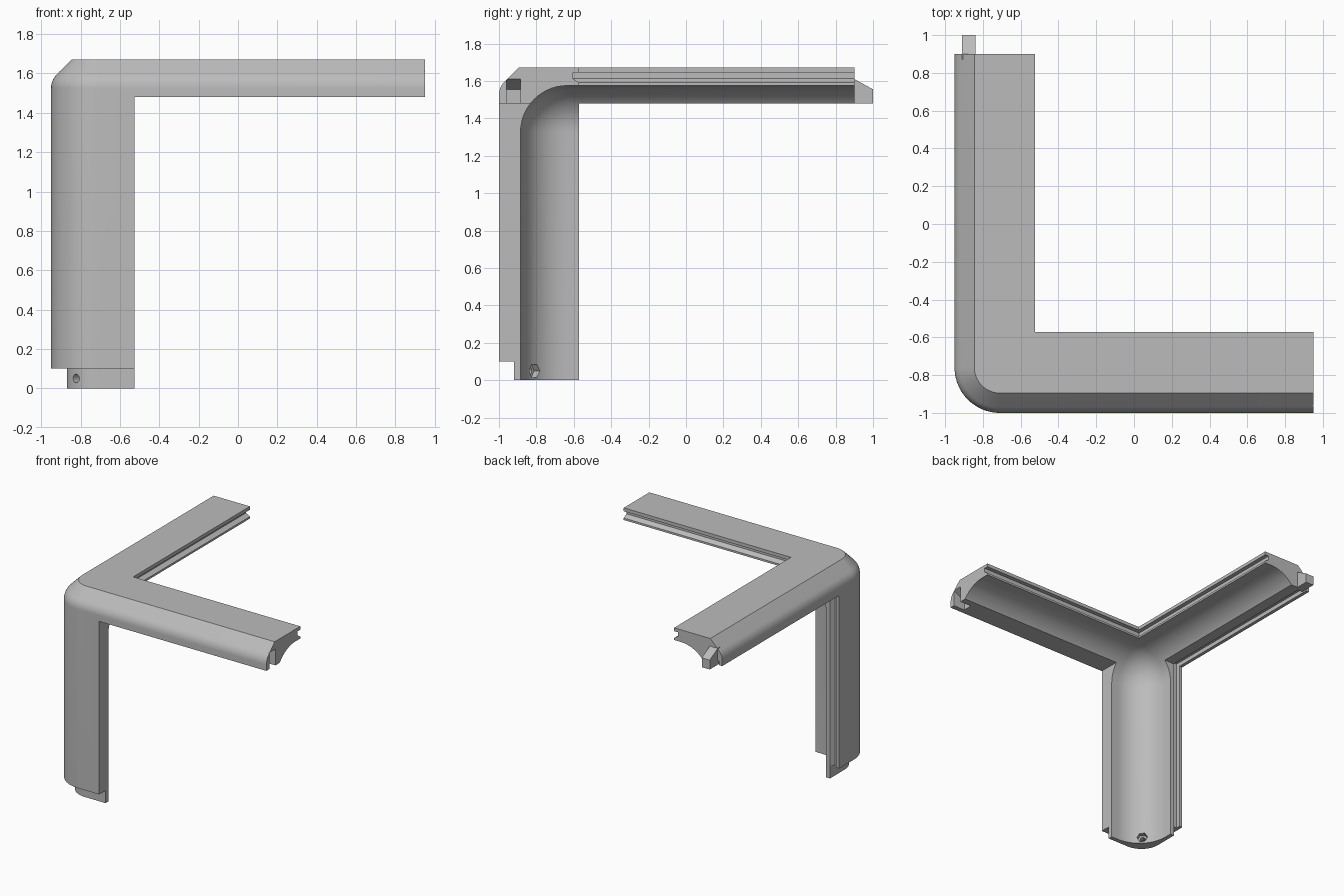
import bpy, bmesh, math
from math import sin, cos, pi
from mathutils import Matrix, Vector

if "Cube" in bpy.data.objects:
    bpy.data.objects.remove(bpy.data.objects["Cube"], do_unlink=True)

# Single grey plastic
GREY = (0.5, 0.5, 0.5, 1)
mat = bpy.data.materials.new("grey_plastic")
mat.use_nodes = True
mat.diffuse_color = GREY
mat.node_tree.nodes["Principled BSDF"].inputs["Base Color"].default_value = GREY


def finish(name, bm):
    bmesh.ops.recalc_face_normals(bm, faces=bm.faces)
    mesh = bpy.data.meshes.new(name)
    bm.to_mesh(mesh)
    bm.free()
    ob = bpy.data.objects.new(name, mesh)
    bpy.context.collection.objects.link(ob)
    return ob


def hull(name, points):
    bm = bmesh.new()
    for p in points:
        bm.verts.new(p)
    bmesh.ops.convex_hull(bm, input=bm.verts)
    bmesh.ops.dissolve_limit(bm, angle_limit=0.01, verts=bm.verts, edges=bm.edges)
    return finish(name, bm)


def box(name, lo, hi):
    return hull(name, [(x, y, z) for x in (lo[0], hi[0])
                       for y in (lo[1], hi[1]) for z in (lo[2], hi[2])])


def loft(name, lo, hi, radius, layers, place=lambda a, b, h: (a, b, h)):
    """Stack of rectangles with one rounded corner at lo; layers are (height, inset)."""
    bm = bmesh.new()
    if radius:
        dirs = [(-cos(i * pi / 40), -sin(i * pi / 40)) for i in range(21)]
    else:
        dirs = [(-1, -1)]
    rings = []
    for h, inset in layers:
        k = radius - inset
        pts = [(lo[0] + radius + k * dx, lo[1] + radius + k * dy) for dx, dy in dirs]
        pts += [(hi[0], lo[1] + inset), (hi[0], hi[1]), (lo[0] + inset, hi[1])]
        rings.append([bm.verts.new(place(a, b, h)) for a, b in pts])
    for r0, r1 in zip(rings, rings[1:]):
        for i in range(len(r0)):
            j = (i + 1) % len(r0)
            bm.faces.new((r0[i], r0[j], r1[j], r1[i]))
    bm.faces.new(rings[0])
    bm.faces.new(rings[-1])
    return finish(name, bm)


def diagonal_peg(name, sides, radius, start, end, turn=0):
    """Peg pointing through the rounded leg corner, measured along the diagonal."""
    axis = Vector((1, 1, 0)).normalized()
    rot = axis.to_track_quat('Z', 'Y').to_matrix().to_4x4()
    centre = Vector((-0.762, -0.812, 0.05)) + axis * (start + end) / 2
    bm = bmesh.new()
    bmesh.ops.create_cone(bm, cap_ends=True, segments=sides, radius1=radius,
                          radius2=radius, depth=end - start,
                          matrix=Matrix.Translation(centre) @ rot @ Matrix.Rotation(turn, 4, 'Z'))
    return finish(name, bm)


def combine(target, tool, operation):
    tool.hide_render = True
    mod = target.modifiers.new(tool.name, 'BOOLEAN')
    mod.operation, mod.solver, mod.object = operation, 'EXACT', tool
    bpy.context.view_layer.objects.active = target
    bpy.ops.object.modifier_apply(modifier=mod.name)
    bpy.data.objects.remove(tool, do_unlink=True)


# Outer envelope with rounded corner, softened shoulder and 45 degree chamfer
shoulder = [(1.525 + 0.1 * sin(i * pi / 32), 0.1 * (1 - cos(i * pi / 32))) for i in range(9)]
bracket = loft("corner_bracket", (-0.95, -1), (0.95, 0.9), 0.24,
               [(0.1, 0)] + shoulder + [(1.672, 0.105)])

# Recessed tongue under the leg
combine(bracket, loft("foot_tongue", (-0.87, -0.92), (0.5, 0.5), 0.16,
                      [(0, 0), (0.3, 0)]), 'UNION')

# Rounded hollow running through all three arms
bm = bmesh.new()
lo, hi = Vector((-0.835, -0.885, -3)), Vector((3, 3, 1.575))
bmesh.ops.create_cube(bm, size=1, matrix=Matrix.Translation((lo + hi) / 2)
                      @ Matrix.Diagonal((*(hi - lo), 1)))
bmesh.ops.bevel(bm, geom=bm.edges[:], offset=0.25, segments=14, profile=0.5, affect='EDGES')
combine(bracket, finish("hollow", bm), 'DIFFERENCE')

# Top, front and side openings
IX, IY, IZ = -0.525, -0.572, 1.48
for cutter in (box("top_opening", (IX, IY, -1), (4, 4, 4)),
               box("front_opening", (IX, -4, -1), (4, 4, IZ)),
               box("side_opening", (-4, IY, -1), (4, 4, IZ))):
    combine(bracket, cutter, 'DIFFERENCE')

# Panel grooves in the top and side frames
combine(bracket, loft("top_groove", (IX - 0.033, IY - 0.033), (3, 3), 0,
                      [(1.645, 0), (1.612, 0), (1.59, 0.034)]), 'DIFFERENCE')
combine(bracket, loft("side_groove", (IY - 0.033, -IZ - 0.033), (3, 3), 0,
                      [(-0.923, 0), (-0.89, 0), (-0.868, 0.034)],
                      lambda a, b, h: (h, a, -b)), 'DIFFERENCE')

# Sloped socket in the end of the x arm
slot = [(0.85, 1.4), (0.85, 1.555), (0.95, 1.61), (1.05, 1.61), (1.05, 1.4)]
combine(bracket, hull("socket", [(x, y, z) for x, z in slot for y in (-0.96, -0.885)]),
        'DIFFERENCE')

# Bolt hole and hexagonal nut recess in the foot
combine(bracket, diagonal_peg("bolt_hole", 24, 0.022, -0.3, 0.2), 'DIFFERENCE')
combine(bracket, diagonal_peg("nut_recess", 6, 0.04, -0.04, 0.2, pi / 6), 'DIFFERENCE')

# Locking tab on the end of the y arm
wedge = [(0.87, IZ), (0.87, 1.61), (0.9, 1.61), (1, 1.555), (1, IZ)]
tab = hull("locking_tab", [(x, y, z) for y, z in wedge for x in (-0.91, -0.84)])

for ob in (bracket, tab):
    ob.data.materials.clear()
    ob.data.materials.append(mat)
    bpy.ops.object.select_all(action='DESELECT')
    ob.select_set(True)
    bpy.context.view_layer.objects.active = ob
    bpy.ops.object.shade_smooth_by_angle(angle=math.radians(25))
